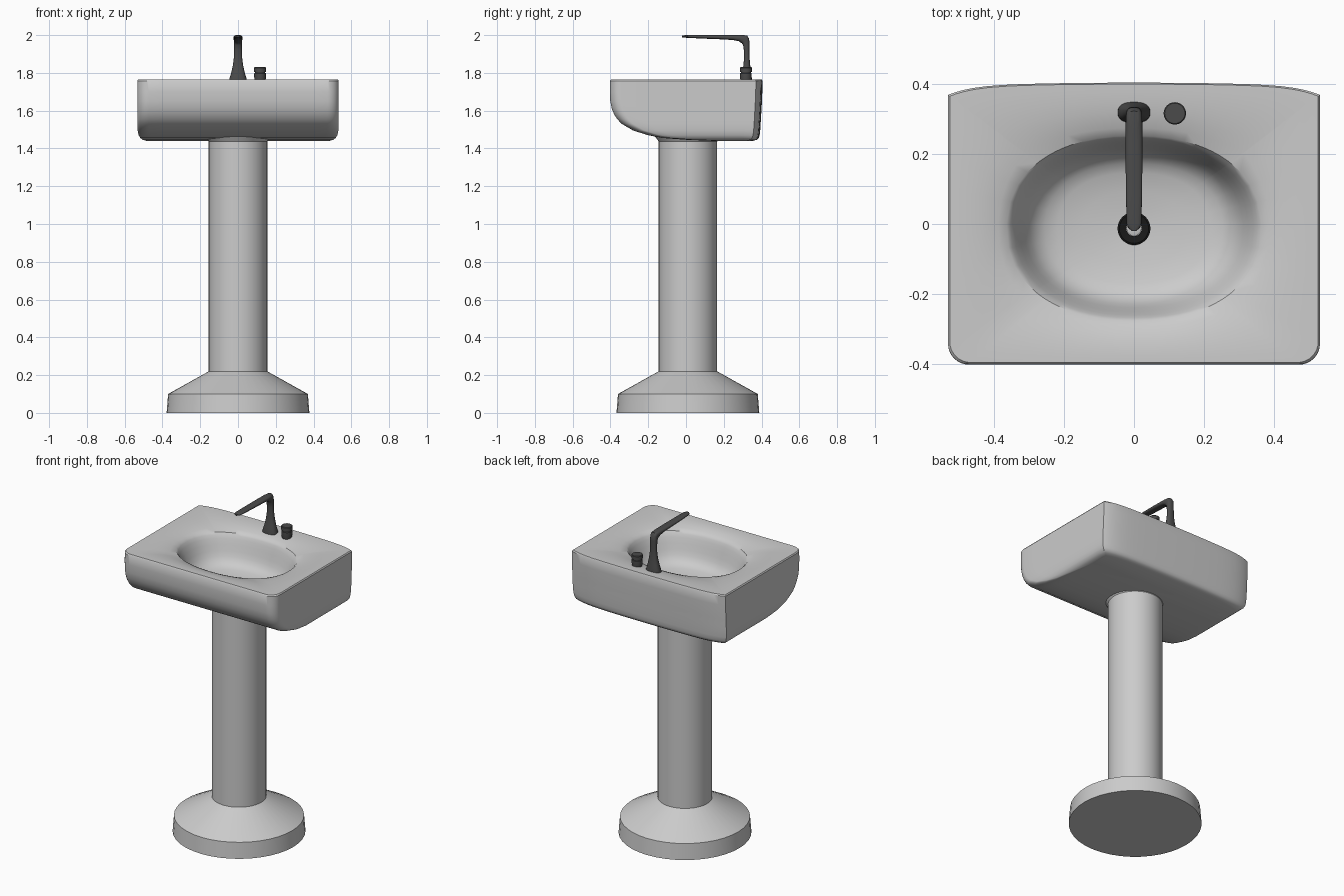
import bpy, bmesh
from math import sin, cos, pi, atan2, copysign, radians

if "Cube" in bpy.data.objects:
    bpy.data.objects.remove(bpy.data.objects["Cube"])


def loft(name, rings, mat=None, angle=35):
    """Skin a list of equal-length point rings and cap both ends."""
    bm = bmesh.new()
    loops = [[bm.verts.new(p) for p in ring] for ring in rings]
    n = len(loops[0])
    for a, b in zip(loops, loops[1:]):
        for i in range(n):
            j = (i + 1) % n
            bm.faces.new((a[i], a[j], b[j], b[i]))
    bm.faces.new(loops[0])
    bm.faces.new(loops[-1])
    bmesh.ops.recalc_face_normals(bm, faces=bm.faces)
    mesh = bpy.data.meshes.new(name)
    bm.to_mesh(mesh)
    bm.free()
    ob = bpy.data.objects.new(name, mesh)
    bpy.context.collection.objects.link(ob)
    if mat:
        mesh.materials.append(mat)
    bpy.ops.object.select_all(action='DESELECT')
    ob.select_set(True)
    bpy.context.view_layer.objects.active = ob
    bpy.ops.object.shade_smooth_by_angle(angle=radians(angle))
    return ob


def lathe(name, profile, cx, cy, mat=None, n=40):
    return loft(name, [[(cx + r * cos(2 * pi * i / n), cy + r * sin(2 * pi * i / n), z)
                        for i in range(n)] for r, z in profile], mat, 25)


def material(name, v):
    m = bpy.data.materials.new(name)
    m.diffuse_color = (v, v, v, 1)
    m.use_nodes = True
    m.node_tree.nodes["Principled BSDF"].inputs["Base Color"].default_value = m.diffuse_color
    return m


dark = material("dark_metal", 0.07)
black = material("black_rubber", 0.01)
light = material("light_metal", 0.8)


# Basin outline: bowed back, straight sides, rounded front corners
def outline(z, hw, yf, yb, r):
    half = [(hw * sin(pi / 2 * i / 12),
             yb - 0.01 * sin(pi / 2 * i / 12) ** 2 - 0.025 * sin(pi / 2 * i / 12) ** 8)
            for i in range(13)]
    ys = yb - 0.035
    half += [(hw, ys + (yf + r - ys) * i / 8) for i in range(1, 8)]
    half += [(hw - r + r * cos(pi / 2 * i / 8), yf + r - r * sin(pi / 2 * i / 8)) for i in range(9)]
    half += [((hw - r) * (1 - i / 8), yf) for i in range(1, 9)]
    return [(x, y, z) for x, y in half] + [(-x, y, z) for x, y in half[-2:0:-1]]


levels = [(1.44, .485, .15, .355, .06), (1.446, .505, 0, .375, .06),
          (1.455, .517, -.12, .385, .06), (1.47, .526, -.20, .39, .06),
          (1.495, .531, -.28, .393, .06), (1.53, .533, -.34, .395, .06),
          (1.555, .533, -.364, .397, .06), (1.58, .533, -.38, .398, .06),
          (1.61, .533, -.393, .40, .06), (1.65, .533, -.401, .402, .06),
          (1.70, .533, -.403, .404, .06), (1.758, .533, -.402, .405, .06),
          (1.765, .528, -.397, .401, .06)]
rings = [outline(*lv) for lv in levels]
top = rings[-1]


# Bowl: the rim blends inwards to an oval, which then drops to the drain
def oval(p, s):
    t = atan2(p[1] / .4, p[0] / .53)
    c, d = cos(t), sin(t)
    return (.365 * s * copysign(abs(c) ** .9, c), -.012 + .265 * s * copysign(abs(d) ** .9, d))


for k in (.15, .35, .55, .7, .85, 1):
    ring = []
    for p in top:
        q = oval(p, 1)
        ring.append((p[0] + (q[0] - p[0]) * k, p[1] + (q[1] - p[1]) * k, 1.765 - .028 * k ** 2.5))
    rings.append(ring)
for s, z in ((.97, 1.725), (.94, 1.706), (.9, 1.674), (.86, 1.64), (.82, 1.611), (.77, 1.588),
             (.7, 1.57), (.6, 1.559), (.4, 1.549), (.2, 1.543), (.08, 1.541)):
    rings.append([(*oval(p, s), z) for p in top])
loft("basin", rings)

# Pedestal with flared foot and collar under the basin
lathe("pedestal", [(.378, 0), (.37, .10), (.155, .22), (.155, 1.437), (.175, 1.465)], 0, .01)

# Drain ring and plug
lathe("drain_ring", [(.047, 1.535), (.047, 1.55), (.042, 1.553), (.022, 1.548), (.022, 1.54)],
      0, -.013, black)
lathe("drain_plug", [(.021, 1.54), (.021, 1.551), (.015, 1.553)], 0, -.013, light)

# Tap: oval sections up the column, round the bend and along the spout
# (centre y, centre z, half width, half thickness, lean in degrees)
path = [(.32, 1.755, .047, .03, 0), (.32, 1.77, .045, .029, 0), (.321, 1.80, .036, .024, 0),
        (.322, 1.84, .027, .018, 0), (.322, 1.88, .022, .0145, 0), (.321, 1.92, .021, .0145, 0),
        (.319, 1.95, .021, .017, 8), (.314, 1.97, .022, .023, 28),
        (.306, 1.979, .023, .026, 48), (.285, 1.984, .024, .017, 78), (.25, 1.987, .024, .013, 88),
        (.18, 1.989, .024, .011, 90), (.08, 1.991, .023, .009, 90), (0, 1.993, .021, .007, 90),
        (-.012, 1.993, .016, .006, 90), (-.02, 1.993, .006, .005, 90)]
sections = []
for y, z, w, h, lean in path:
    a = radians(lean)
    ring = []
    for i in range(24):
        t = 2 * pi * i / 24
        c, d = cos(t), sin(t)
        v = h * copysign(abs(d) ** .8, d)
        ring.append((w * copysign(abs(c) ** .8, c), y + v * cos(a), z + v * sin(a)))
    sections.append(ring)
loft("tap", sections, dark, 50)

# Knob with a groove below its cap
lathe("knob", [(.028, 1.755), (.031, 1.775), (.031, 1.798), (.027, 1.80), (.027, 1.804),
               (.032, 1.806), (.032, 1.827), (.029, 1.83)], .117, .317, dark)
